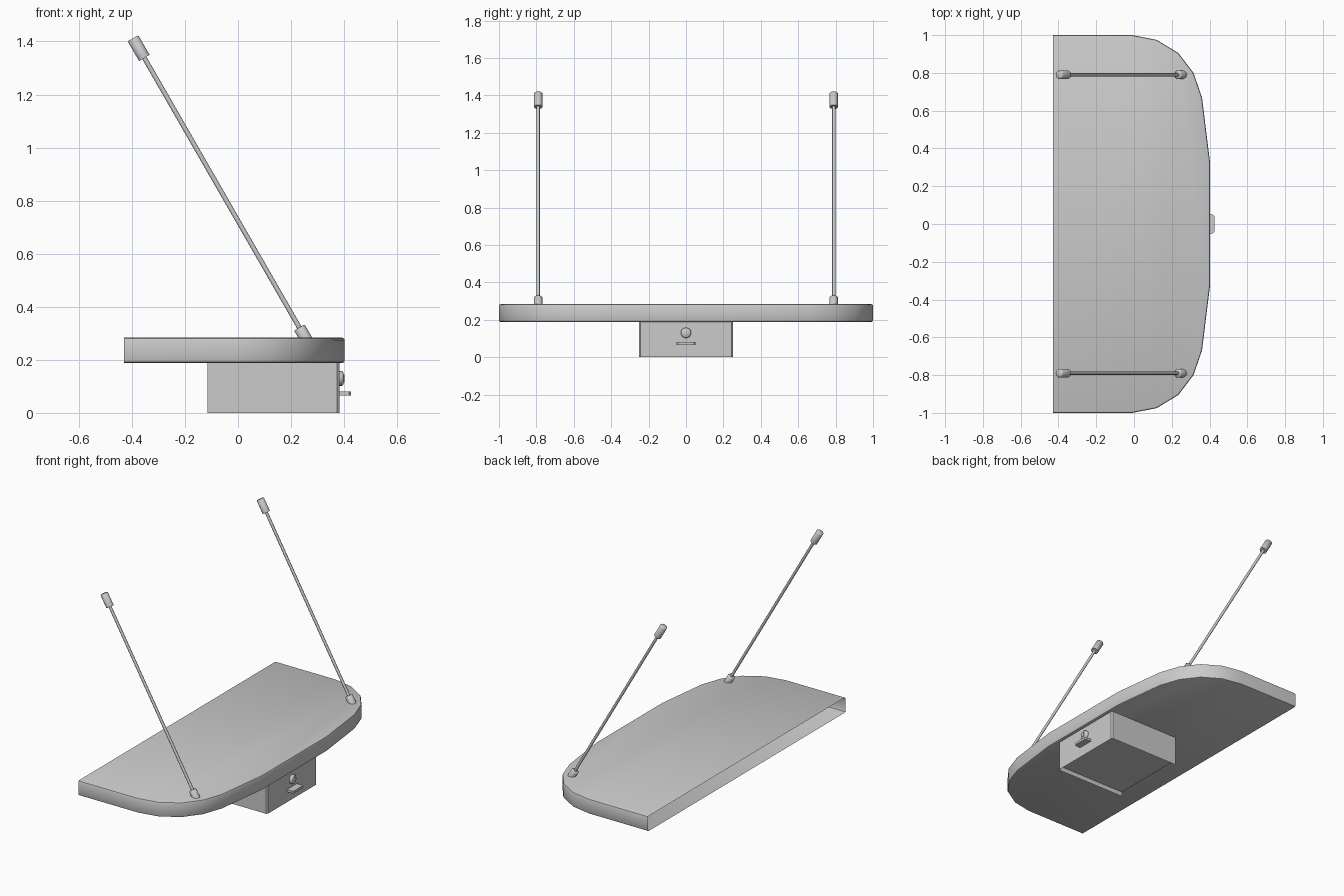
import bpy, bmesh, math
from mathutils import Vector

if "Cube" in bpy.data.objects:
    bpy.data.objects.remove(bpy.data.objects["Cube"])


def make_object(name, bm, angle=40):
    bmesh.ops.recalc_face_normals(bm, faces=bm.faces)
    mesh = bpy.data.meshes.new(name)
    bm.to_mesh(mesh)
    bm.free()
    ob = bpy.data.objects.new(name, mesh)
    bpy.context.collection.objects.link(ob)
    bpy.context.view_layer.objects.active = ob
    ob.select_set(True)
    bpy.ops.object.shade_smooth_by_angle(angle=math.radians(angle))
    ob.select_set(False)
    return ob


def prism(outline, z0, z1):
    bm = bmesh.new()
    face = bm.faces.new([bm.verts.new((x, y, z0)) for x, y in outline])
    ext = bmesh.ops.extrude_face_region(bm, geom=[face], use_keep_orig=True)
    for v in ext["geom"]:
        if isinstance(v, bmesh.types.BMVert):
            v.co.z = z1
    bmesh.ops.recalc_face_normals(bm, faces=bm.faces)
    return bm


def remove_faces(bm, test):
    doomed = [f for f in bm.faces if test(f)]
    bmesh.ops.delete(bm, geom=doomed, context="FACES")


def rod(name, p0, p1, radius, sides=8, bevel=0):
    p0, p1 = Vector(p0), Vector(p1)
    d = p1 - p0
    bm = bmesh.new()
    bmesh.ops.create_cone(bm, cap_ends=True, segments=sides, radius1=radius,
                          radius2=radius, depth=d.length)
    if bevel:
        rim = [e for e in bm.edges if all(v.co.z > 0 for v in e.verts)]
        bmesh.ops.bevel(bm, geom=rim, offset=bevel, segments=1, affect="EDGES")
    bm.transform(d.to_track_quat("Z", "Y").to_matrix().to_4x4())
    bmesh.ops.translate(bm, verts=bm.verts, vec=(p0 + p1) / 2)
    return make_object(name, bm, 50)


# Shelf: hollow shell with rounded rims, open at the straight back
BACK = -0.43
half = [(BACK, 1), (-0.01, 1), (0.12, 0.975), (0.235, 0.905),
        (0.315, 0.80), (0.36, 0.67), (0.402, 0.33)]
outline = half + [(x, -y) for x, y in reversed(half)]
bm = prism(outline, 0.188, 0.284)
rims = [e for e in bm.edges
        if abs(e.verts[0].co.z - e.verts[1].co.z) < 1e-5
        and not all(v.co.x < BACK + 1e-4 for v in e.verts)]
bmesh.ops.bevel(bm, geom=rims, offset=0.01, segments=2, profile=0.5, affect="EDGES")
remove_faces(bm, lambda f: all(v.co.x < BACK + 1e-3 for v in f.verts))
make_object("shelf", bm)

# Lock box: walls with softened front corners, open at back and top
bx0, bx1, by = -0.115, 0.382, 0.25
box = [(bx0, -by), (bx1 - 0.008, -by), (bx1, -by + 0.008),
       (bx1, by - 0.008), (bx1 - 0.008, by), (bx0, by)]
bm = prism(box, 0, 0.19)
remove_faces(bm, lambda f: abs(f.normal.z) > 0.9 or f.normal.x < -0.9)
make_object("box_walls", bm, 30)

# Recessed floor of the box
bm = bmesh.new()
bm.faces.new([bm.verts.new((x, y, 0.03)) for x, y in box])
make_object("box_floor", bm)

# Round lock with a raised key slot
rod("lock", (0.378, 0, 0.13), (0.398, 0, 0.13), 0.028, 16, 0.006)
bm = bmesh.new()
bmesh.ops.create_cube(bm, size=1)
bmesh.ops.scale(bm, verts=bm.verts, vec=(0.006, 0.008, 0.03))
bmesh.ops.translate(bm, verts=bm.verts, vec=(0.398, 0, 0.13))
make_object("key_slot", bm)

# Small flat pull tab with clipped corners
tab = [(0.375, -0.05), (0.418, -0.05), (0.426, -0.042),
       (0.426, 0.042), (0.418, 0.05), (0.375, 0.05)]
bm = prism(tab, 0.066, 0.081)
make_object("pull_tab", bm, 30)

# Slanted support rods with a socket at each end
for side, y in (("left", 0.79), ("right", -0.79)):
    low, high = (0.231, y, 0.322), (-0.353, y, 1.338)
    rod(f"{side}_rod", low, high, 0.009)
    rod(f"{side}_lower_socket", (0.263, y, 0.267), low, 0.023, 10, 0.004)
    rod(f"{side}_upper_socket", high, (-0.396, y, 1.412), 0.023, 10, 0.003)
